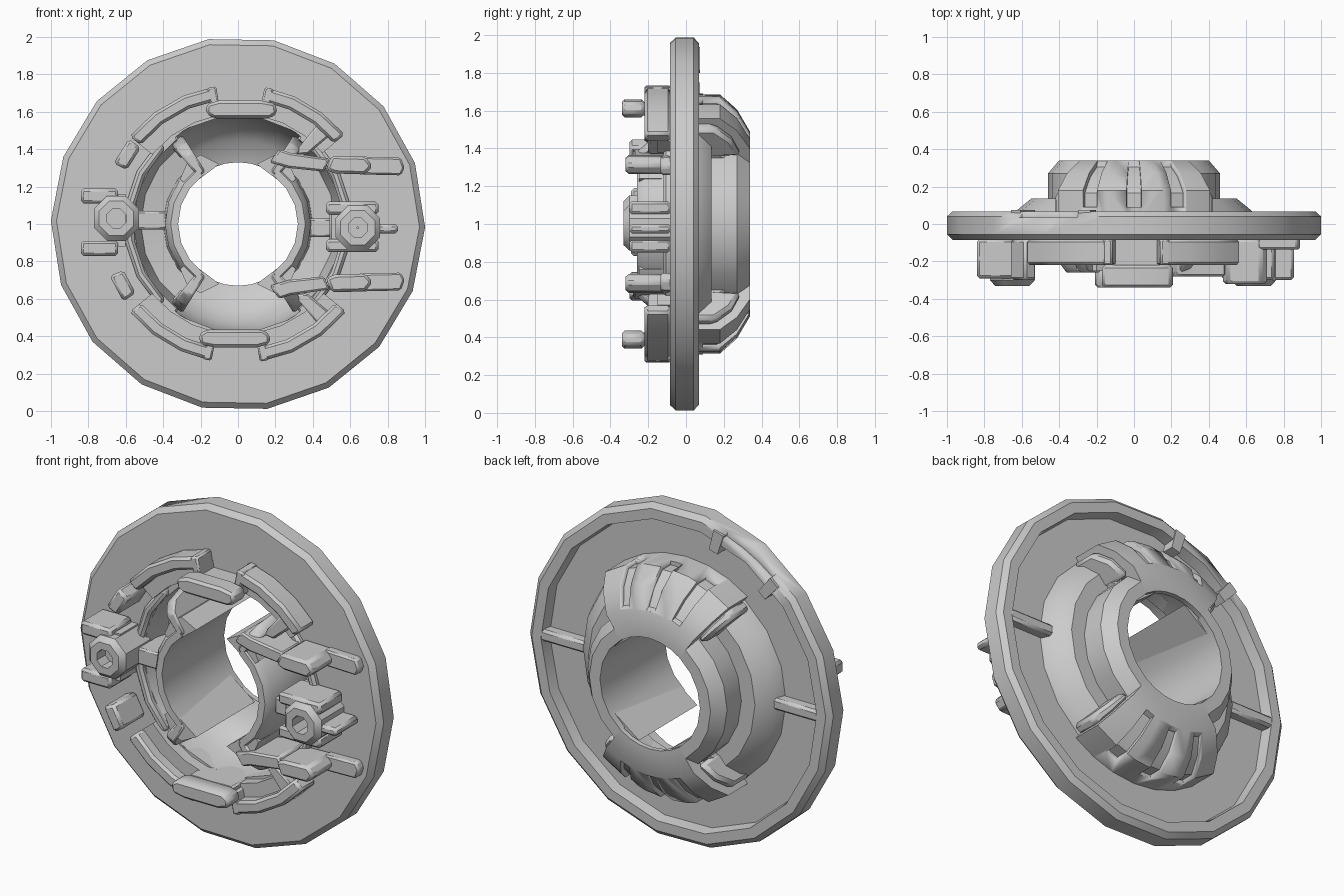
import bpy, bmesh
from math import radians, cos, sin

if "Cube" in bpy.data.objects:
    bpy.data.objects.remove(bpy.data.objects["Cube"], do_unlink=True)


def finish(name, bm, bevel=0):
    bmesh.ops.recalc_face_normals(bm, faces=bm.faces[:])
    mesh = bpy.data.meshes.new(name)
    bm.to_mesh(mesh)
    bm.free()
    ob = bpy.data.objects.new(name, mesh)
    bpy.context.collection.objects.link(ob)
    bpy.ops.object.select_all(action='DESELECT')
    ob.select_set(True)
    bpy.context.view_layer.objects.active = ob
    bpy.ops.object.shade_smooth_by_angle(angle=radians(37))
    if bevel:
        mod = ob.modifiers.new("Bevel", 'BEVEL')
        mod.width = bevel
        mod.segments = 1
        mod.limit_method = 'ANGLE'
    return ob


def revolve(name, profile, angles, closed=False, centre=(0, 1), bevel=0):
    """Sweep an (r, y) outline around the y axis through the given angles."""
    bm = bmesh.new()
    rings = [[bm.verts.new((centre[0] + r * cos(radians(a)), y,
                            centre[1] + r * sin(radians(a))))
              for r, y in profile] for a in angles]
    n = len(profile)
    pairs = list(zip(rings, rings[1:]))
    if closed:
        pairs.append((rings[-1], rings[0]))
    else:
        bm.faces.new(rings[0])
        bm.faces.new(rings[-1][::-1])
    for p, q in pairs:
        for i in range(n):
            j = (i + 1) % n
            bm.faces.new((p[i], p[j], q[j], q[i]))
    return finish(name, bm, bevel)


def prism(name, outline, y0, y1, bevel=0, sx=1, sz=1):
    """Extrude an (x, height from axis) outline along y."""
    bm = bmesh.new()
    ends = [[bm.verts.new((sx * x, y, 1 + sz * z)) for x, z in outline]
            for y in (y0, y1)]
    bm.faces.new(ends[0])
    bm.faces.new(ends[1][::-1])
    for i in range(len(outline)):
        j = (i + 1) % len(outline)
        bm.faces.new((ends[0][i], ends[0][j], ends[1][j], ends[1][i]))
    return finish(name, bm, bevel)


def box(name, x0, x1, z0, z1, y0, y1, bevel=0, sx=1, sz=1):
    return prism(name, [(x0, z0), (x1, z0), (x1, z1), (x0, z1)],
                 y0, y1, bevel, sx, sz)


def band(r0, r1, y0, y1):
    return [(r0, y0), (r1, y0), (r1, y1), (r0, y1)]


def span(a, b, steps):
    return [a + (b - a) * i / steps for i in range(steps + 1)]


def cut(target, cutter):
    cutter.hide_render = True
    mod = target.modifiers.new("Cut", 'BOOLEAN')
    mod.operation = 'DIFFERENCE'
    mod.solver = 'EXACT'
    mod.object = cutter
    bpy.context.view_layer.objects.active = target
    bpy.ops.object.modifier_apply(modifier=mod.name)
    bpy.data.objects.remove(cutter, do_unlink=True)


# Round plate with a raised rim on the back
plate = revolve("plate", [(.58, -.085), (.97, -.085), (1, -.055), (1, .04),
                          (.97, .068), (.91, .068), (.9, 0), (.58, 0)],
                [20 * i - 1 for i in range(18)], closed=True)
cut(plate, revolve("rim_cutter", band(.95, 1.1, .035, .1), span(108, 129, 3)))
for a in (106, 131):
    revolve("rim_tab", band(.84, .965, -.01, .075), [a - 2, a + 2])

# Hub sides: sleeve, groove and stepped cone
for side, a in (("left", 0), ("right", 180)):
    revolve("hub_side_" + side,
            [(.66, 0), (.63, .07), (.55, .135), (.46, .135), (.46, .27),
             (.4, .34), (.33, .34), (.32, -.26), (.36, -.26), (.39, -.22),
             (.4, .08), (.52, .06), (.56, -.085), (.6, -.085)],
            [a + d for d in (-54, -36, -18, 0, 18, 36, 54)])
    revolve("opening_lip_" + side, band(.56, .61, -.12, -.07),
            span(a - 46, a + 46, 5), bevel=.015)
    sx = 1 if side == "left" else -1
    # Back spokes reaching the rim
    prism("back_spoke_" + side, [(.58, -.035), (.92, -.035), (.92, .035),
                                 (.58, .035)], -.01, .068, .015, sx)

# Hub domes: hollow pockets above and below with vent grooves
for part, a in (("top", 90), ("bottom", 270)):
    dome = revolve("dome_" + part,
                   [(.69, -.02), (.69, .18), (.61, .27), (.49, .34),
                    (.33, .34), (.33, .31), (.45, .27), (.53, .18),
                    (.57, .06), (.58, -.08), (.62, -.08)],
                   span(a - 36, a + 36, 6))
    for d in (-20, 0, 20):
        cut(dome, revolve("groove_cutter",
                          [(.8, .09), (.665, .09), (.665, .165), (.59, .25),
                           (.5, .305), (.48, .4), (.8, .4)],
                          [a + d - 3.3, a + d + 3.3]))
    # Sloping shoulders closing the dome ends
    for d in (-38, 38):
        lean = 3 if d > 0 else -3
        revolve("dome_shoulder", [(.66, 0), (.66, .15), (.58, .24), (.47, .29),
                                  (.45, 0)],
                [a + d - lean, a + d + lean], bevel=.02)

# Radial walls that separate the pockets from the sleeves
for a in (54, 126, 234, 306):
    revolve("pocket_wall", [(.33, -.26), (.46, -.26), (.52, -.2), (.56, -.02),
                            (.54, .12), (.4, .27), (.33, .3)],
            [a - 4, a + 4], bevel=.01)
    # Flared tip joining the wall to the sleeve
    sx = 1 if cos(radians(a)) > 0 else -1
    sz = 1 if sin(radians(a)) > 0 else -1
    prism("sleeve_tip", [(.1, .32), (.26, .2), (.31, .24), (.27, .33),
                         (.2, .37)], -.25, .3, 0, sx, sz)

# Curved ribs on the front face, hooked towards the tabs
for start, end in ((99, 141), (79, 40), (259, 219), (279, 321)):
    turn = 1 if end > start else -1
    revolve("curved_rib", band(.67, .745, -.22, -.08),
            span(start, end, 3), bevel=.015)
    revolve("rib_hook", band(.61, .745, -.22, -.08),
            [start, start + 4 * turn], bevel=.01)
    revolve("rib_step", band(.59, .68, -.15, -.08), span(start, end, 3))
for a in (146, 206):
    revolve("rib_end", band(.66, .74, -.3, -.08), [a - 4, a + 8], bevel=.015)

# Grip tabs above and below the opening
for part, s in (("top", 1), ("bottom", -1)):
    prism("tab_" + part, [(-.17, .59), (-.13, .565), (.17, .565), (.21, .59),
                          (.2, .645), (.12, .66), (-.1, .66), (-.17, .64)],
          -.34, -.22, .015, s, s)
    box("tab_stem_" + part, -.12, .17, .57, .63, -.23, 0, .01, s, s)

# Arms and flat strips on the left side
for part, s in (("upper", 1), ("lower", -1)):
    prism("arm_" + part, [(.17, .33), (.27, .3), (.46, .28), (.49, .35),
                          (.28, .38), (.22, .4)], -.28, -.02, .01, 1, s)
    prism("arm_block_" + part, [(.47, .29), (.52, .27), (.68, .265),
                                (.72, .31), (.68, .36), (.5, .365)],
          -.32, -.08, .015, 1, s)
    prism("arm_strip_" + part, [(.66, .265), (.87, .26), (.89, .3),
                                (.87, .355), (.66, .36)], -.135, -.07, .01, 1, s)
    prism("arm_brace_" + part, [(.3, .38), (.37, .37), (.5, .48), (.44, .55)],
          -.2, -.07, .01, 1, s)

# Hollow octagonal posts with bracket fins
for side, x, z in (("left", .64, -.02), ("right", -.65, .03)):
    revolve("post_" + side, [(.055, -.33), (.1, -.33), (.13, -.3), (.13, -.07),
                             (.04, -.07), (.04, -.2), (.055, -.2)],
            [45 * i + 22.5 for i in range(8)], closed=True, centre=(x, 1 + z))
    revolve("post_floor_" + side, band(.005, .06, -.2, -.15),
            [45 * i for i in range(8)], closed=True, centre=(x, 1 + z))
for z in (-.13, .15):
    box("right_fin", -.84, -.64, z - .04, z + .04, -.29, -.08, .015)
box("right_fin_base", -.7, -.6, -.12, .16, -.25, -.08)
box("right_post_rib", -.54, -.38, -.03, .07, -.18, .1, .01)
for z in (-.12, .08):
    box("left_bracket", .47, .75, z - .03, z + .04, -.3, -.08, .015)
box("left_bracket_web", .49, .56, -.13, .1, -.26, -.08, .01)
box("left_fin", .74, .855, -.05, .0, -.3, -.08, .015)
box("left_post_rib", .38, .5, -.07, .03, -.2, .1, .01)
